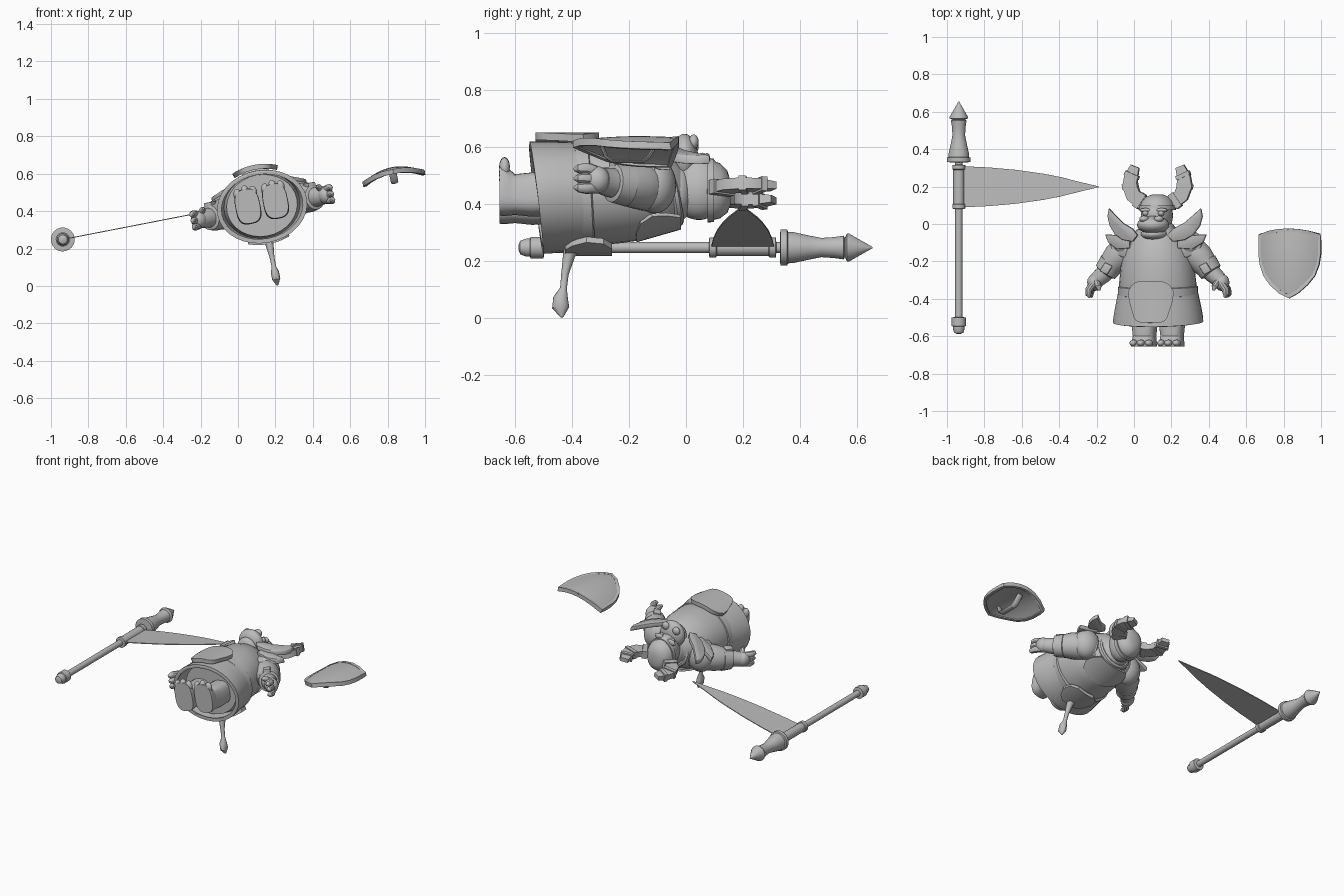
import bpy, bmesh, math
from mathutils import Vector, Matrix

if "Cube" in bpy.data.objects:
    bpy.data.objects.remove(bpy.data.objects["Cube"])

# Figure lies on its back (head +y, chest +z), everything rolled 11 degrees
POSE = Matrix.Translation((0.13, 0, 0.42)) @ Matrix.Rotation(math.radians(-11), 4, 'Y')
grey = bpy.data.materials.new("stone_grey")
grey.diffuse_color = (0.5, 0.5, 0.5, 1)
grey.use_nodes = True
grey.node_tree.nodes["Principled BSDF"].inputs["Base Color"].default_value = grey.diffuse_color


def finish(name, bm, thick=0, bevel=0):
    bmesh.ops.recalc_face_normals(bm, faces=bm.faces)
    bm.transform(POSE)
    me = bpy.data.meshes.new(name)
    bm.to_mesh(me)
    bm.free()
    me.materials.append(grey)
    ob = bpy.data.objects.new(name, me)
    bpy.context.collection.objects.link(ob)
    if thick:
        m = ob.modifiers.new("thickness", 'SOLIDIFY')
        m.thickness, m.offset = thick, 0
    if bevel:
        m = ob.modifiers.new("bevel", 'BEVEL')
        m.width, m.segments = bevel, 2
    return ob


def loft(name, rings, caps=True, thick=0):
    bm = bmesh.new()
    vs = [[bm.verts.new(p) for p in r] for r in rings]
    n = len(vs[0])
    for a, b in zip(vs, vs[1:]):
        for i in range(n):
            bm.faces.new((a[i], a[(i + 1) % n], b[(i + 1) % n], b[i]))
    if caps:
        bm.faces.new(vs[0])
        bm.faces.new(vs[-1])
    return finish(name, bm, thick)


def stack(name, rows, u=0, w=0, shear=0, n=32, power=1, **kw):
    """Elliptical rings along y: (y, half width, half depth, depth centre)."""
    rings = []
    for v, hu, hw, wc in rows:
        ring = []
        for i in range(n):
            a = 2 * math.pi * i / n
            c, s = (math.copysign(abs(f) ** power, f) for f in (math.cos(a), math.sin(a)))
            ww = wc + hw * s
            ring.append((u + hu * c, v - shear * ww, w + ww))
        rings.append(ring)
    return loft(name, rings, **kw)


def lathe(name, rows, u, w, n=20):
    return stack(name, [(v, r, r, 0) for v, r in rows], u, w, n=n)


def tube(name, pts, radii, n=14, normal=(0, 0, 1), caps=True, spin=0):
    """Sweep an ellipse (side radius, normal radius) along a path."""
    pts = [Vector(p) for p in pts]
    N = Vector(normal)
    rings = []
    for k, p in enumerate(pts):
        t = (pts[min(k + 1, len(pts) - 1)] - pts[max(k - 1, 0)]).normalized()
        side = t.cross(N).normalized()
        nn = side.cross(t)
        a, b = radii[k]
        rings.append([p + side * a * math.cos(x) + nn * b * math.sin(x)
                      for x in (2 * math.pi * i / n + spin for i in range(n))])
    return loft(name, rings, caps)


def ball(name, c, r, n=20):
    bm = bmesh.new()
    bmesh.ops.create_uvsphere(bm, u_segments=n, v_segments=n // 2 + 2, radius=1,
                              matrix=Matrix.Translation(c) @ Matrix.Diagonal((*r, 1)))
    return finish(name, bm)


def sheet(name, rows, surf, thick, cols=12, top=0):
    """Grid with half width per row; surf(u, v) gives each point."""
    bm = bmesh.new()
    grid = []
    for k, (v, h) in enumerate(rows):
        f = top * (1 - k / (len(rows) - 1))
        line = []
        for i in range(cols + 1):
            s = 2 * i / cols - 1
            line.append(bm.verts.new(surf(s * h, v - f * s * s)))
        grid.append(line)
    for a, b in zip(grid, grid[1:]):
        for i in range(cols):
            bm.faces.new((a[i], a[i + 1], b[i + 1], b[i]))
    return finish(name, bm, thick)


def slab(name, outline, w, depth, bevel, tilt=0):
    bm = bmesh.new()
    f = bm.faces.new([bm.verts.new((x, y, w + tilt * (.2 - abs(x)))) for x, y in outline])
    ext = bmesh.ops.extrude_face_region(bm, geom=[f])
    bmesh.ops.translate(bm, vec=(0, 0, depth),
                        verts=[g for g in ext['geom'] if isinstance(g, bmesh.types.BMVert)])
    return finish(name, bm, 0, bevel)


# Torso, belt and open skirt
stack("torso", [(-.47, .19, .165, .01), (-.4, .205, .18, .012), (-.32, .208, .18, .016),
                (-.22, .197, .176, .022), (-.14, .178, .164, .022), (-.08, .148, .142, .022),
                (-.04, .118, .118, .022), (-.01, .08, .09, .02)])
stack("belt", [(-.385, .206, .182, .01), (-.38, .215, .19, .01), (-.335, .215, .19, .01),
               (-.33, .206, .182, .01)], shear=.06)
stack("skirt", [(-.525, .234, .186, .004), (-.5, .233, .186, .004), (-.44, .222, .182, .008),
                (-.37, .207, .178, .01)], shear=.13, caps=False, thick=.018)
stack("skirt_hem", [(-.525, .231, .183, .004), (-.522, .238, .191, .004), (-.495, .238, .191, .004),
                    (-.49, .23, .183, .004), (-.525, .219, .172, .004), (-.525, .231, .183, .004)],
      shear=.14, caps=False)
tube("collar", [(.105 * math.cos(a), -.045 - .02 * math.sin(a), .02 + .1 * math.sin(a))
                for a in (i * math.pi / 12 for i in range(25))], [(.018, .018)] * 25, 8, (0, 1, 0), False)


# Curved front apron plate, rear tail plate and upper back mantle
def wrap(sign, lift):
    return lambda u, v: (u, v, .008 + sign * (.19 * math.sqrt(1 - (u / .245) ** 2) + lift))


sheet("apron_plate", [(-.305, .05), (-.312, .078), (-.33, .102), (-.36, .12), (-.41, .115), (-.46, .1),
                      (-.5, .088), (-.518, .075), (-.528, .05)], wrap(1, .02), .026)
sheet("tail_plate", [(-.26, .06), (-.29, .1), (-.35, .11), (-.4, .085), (-.425, .05)], wrap(-1, .006), .022)
sheet("back_mantle", [(-.175, .07), (-.16, .12), (-.12, .14), (-.07, .13), (-.02, .1)],
      lambda u, v: (u, v, .02 - (.112 - .3 * v) * math.sqrt(1 - (u / .2) ** 2)), .014)
tube("tail", [(0, -.39, -.16), (0, -.41, -.2), (0, -.425, -.27), (0, -.43, -.32), (0, -.44, -.355),
              (0, -.44, -.39), (0, -.435, -.424)],
     [(.04, .04), (.022, .022), (.013, .013), (.012, .012), (.026, .022), (.03, .022), (.005, .005)],
     12, (1, 0, 0))

# Head: skull, muzzle, jaw, helmet
ball("skull", (0, .045, .04), (.085, .1, .115), 28)
ball("muzzle", (0, -.005, .145), (.086, .048, .085), 28)
ball("jaw", (0, -.055, .11), (.072, .035, .085), 24)
ball("neck", (0, -.03, .02), (.095, .06, .1), 24)
stack("helmet", [(.075, .092, .105, .03), (.085, .095, .108, .03), (.12, .083, .097, .028),
                 (.145, .062, .075, .025), (.157, .03, .04, .02)])
stack("helmet_band", [(.075, .095, .108, .03), (.075, .099, .114, .03), (.098, .097, .112, .03),
                      (.098, .09, .104, .03)])

for s, side in ((-1, "right"), (1, "left")):
    # Face details
    ball(side + "_eye", (s * .042, .058, .138), (.018, .016, .018), 12)
    ball(side + "_brow", (s * .044, .074, .134), (.034, .011, .02), 12)
    ball(side + "_nostril", (s * .04, .027, .195), (.026, .018, .026), 14)
    # Flat curved horn with raised bands
    path = [(.05, .1), (.09, .12), (.13, .152), (.15, .205), (.143, .255), (.122, .308)]
    pts = [(s * x, y, .02) for x, y in path]
    tube(side + "_horn", pts, [(.05, .026), (.052, .028), (.056, .028), (.056, .028), (.05, .026),
                               (.034, .018)], 4, spin=math.pi / 4)
    for k, (a, b) in enumerate((((.085, .117), (.11, .134)), ((.147, .19), (.15, .215)),
                                ((.144, .25), (.135, .27)))):
        tube(f"{side}_horn_band_{k}", [(s * a[0], a[1], .02), (s * b[0], b[1], .02)],
             [(.061 - .003 * k, .036)] * 2, 4, spin=math.pi / 4)
    # Arm, cuff, hand and fingers
    tube(side + "_sleeve", [(s * .1, -.1, .01), (s * .17, -.135, .01), (s * .225, -.182, .005),
                            (s * .265, -.228, 0)], [(.07, .08), (.086, .086), (.08, .082), (.066, .07)], 20)
    tube(side + "_cuff", [(s * .25, -.205, 0), (s * .253, -.209, 0), (s * .287, -.257, 0),
                          (s * .29, -.261, 0)], [(.06, .065), (.07, .076), (.063, .068), (.05, .055)], 18)
    slab(side + "_cuff_plate", [(s * x, y) for x, y in
                                ((.235, -.225), (.275, -.205), (.305, -.25), (.265, -.272))], .055, .026, .005)
    tube(side + "_forearm", [(s * .26, -.22, 0), (s * .3, -.27, 0), (s * .335, -.3, 0)],
         [(.055, .055), (.048, .052), (.042, .047)], 16)
    ball(side + "_palm", (s * .345, -.312, 0), (.042, .046, .048), 16)
    for k in (-1, 0, 1):
        tube(f"{side}_finger_{k + 1}", [(s * .35, -.32, k * .03), (s * .372, -.352, k * .035),
                                        (s * .375, -.378, k * .034), (s * .368, -.392, k * .032)],
             [(.02, .02), (.02, .02), (.016, .016), (.006, .006)], 10)
    tube(side + "_thumb", [(s * .33, -.305, .03), (s * .315, -.335, .05), (s * .31, -.355, .053)],
         [(.018, .018), (.016, .016), (.006, .006)], 10)
    # Shoulder dome and layered wing feathers
    ball(side + "_shoulder_guard", (s * .165, -.11, .015), (.088, .076, .098), 24)
    feathers = (((.25, .085), (.258, .04), (.245, -.01), (.215, -.055), (.17, -.085), (.11, -.095),
                 (.08, -.06), (.11, -.025), (.165, .005), (.215, .05)),
                ((.275, -.055), (.258, -.1), (.205, -.135), (.13, -.13), (.13, -.06), (.2, -.06)),
                ((.25, -.11), (.23, -.155), (.17, -.18), (.115, -.15), (.13, -.09), (.2, -.105)))
    for k, f in enumerate(feathers):
        slab(f"{side}_wing_feather_{k}", [(s * x, y) for x, y in f], .095 - .018 * k, .032, .006, .4)
    # Boxy leg with foot and toes
    stack(side + "_leg", [(-.42, .064, .07, 0), (-.54, .067, .076, 0), (-.6, .06, .07, 0),
                          (-.62, .062, .08, .008), (-.64, .067, .094, .02), (-.655, .065, .092, .02)],
          s * .075, n=28, power=.7)
    for k in (-1, 0, 1):
        ball(f"{side}_toe_{k + 1}", (s * .075 + k * .042, -.637, .1 - .01 * abs(k)), (.022, .019, .034), 12)

# Banner pole with spear head, collar, sleeve, pommel
PU, PW = -1.08, .035
lathe("pole_shaft", [(-.52, .0195), (.36, .0195)], PU, PW, 16)
lathe("pole_pommel", [(-.588, .008), (-.582, .024), (-.56, .032), (-.548, .032), (-.545, .038),
                      (-.5, .038), (-.497, .02)], PU, PW)
lathe("banner_sleeve", [(.08, .022), (.082, .035), (.105, .035), (.108, .03), (.29, .03),
                        (.293, .035), (.315, .035), (.317, .02)], PU, PW)
lathe("spear_socket", [(.33, .05), (.332, .064), (.355, .064), (.358, .056), (.38, .054), (.43, .043),
                       (.475, .034), (.52, .037), (.553, .042), (.56, .03)], PU, PW)
lathe("spear_head", [(.556, .03), (.565, .05), (.573, .049), (.655, .002)], PU, PW)

# Tapering pennant, swept from the pole to its point
bm = bmesh.new()
prev = None
for t, h in ((0, .11), (.2, .103), (.4, .09), (.6, .069), (.72, .052), (.86, .026), (1, .002)):
    u = PU + .02 + t * .742
    cur = [bm.verts.new((u, .199 + e * h, PW)) for e in (-1, 0, 1)]
    if prev:
        for i in (0, 1):
            bm.faces.new((prev[i], prev[i + 1], cur[i + 1], cur[i]))
    prev = cur
finish("pennant", bm, .005)

# Domed shield with rim and a bent back grip
SU = .72


def dome(u, v):
    return (SU + u, v, .07 - .055 * (u / .165) ** 2 - .3 * (v + .16) ** 2)


rows = [(-.033, .16), (-.07, .16), (-.14, .16), (-.2, .152), (-.26, .132), (-.31, .097), (-.36, .046), (-.388, .004)]
sheet("shield_face", rows, dome, .018, 16, .028)
edge = [dome(.16 * s, -.033 - .028 * s * s) for s in (0, .33, .66, 1)]
edge += [dome(h, v - .028 * (1 - k / 7)) for k, (v, h) in enumerate(rows) if k]
edge += [(2 * SU - x, y, z) for x, y, z in reversed(edge[:-1])]
tube("shield_rim", edge, [(.013, .018)] * len(edge), 4, caps=False, spin=math.pi / 4)
tube("shield_grip", [(SU, -.1, .06), (SU, -.13, .01), (SU, -.15, -.005), (SU, -.26, -.005),
                     (SU, -.28, .01), (SU, -.3, .06)], [(.007, .02)] * 6, 8, (1, 0, 0))

# Apply modifiers, then smooth shading with sharp edges kept
for ob in bpy.context.collection.objects:
    ob.select_set(True)
    bpy.context.view_layer.objects.active = ob
bpy.ops.object.convert(target='MESH')
bpy.ops.object.shade_smooth_by_angle(angle=math.radians(35))
